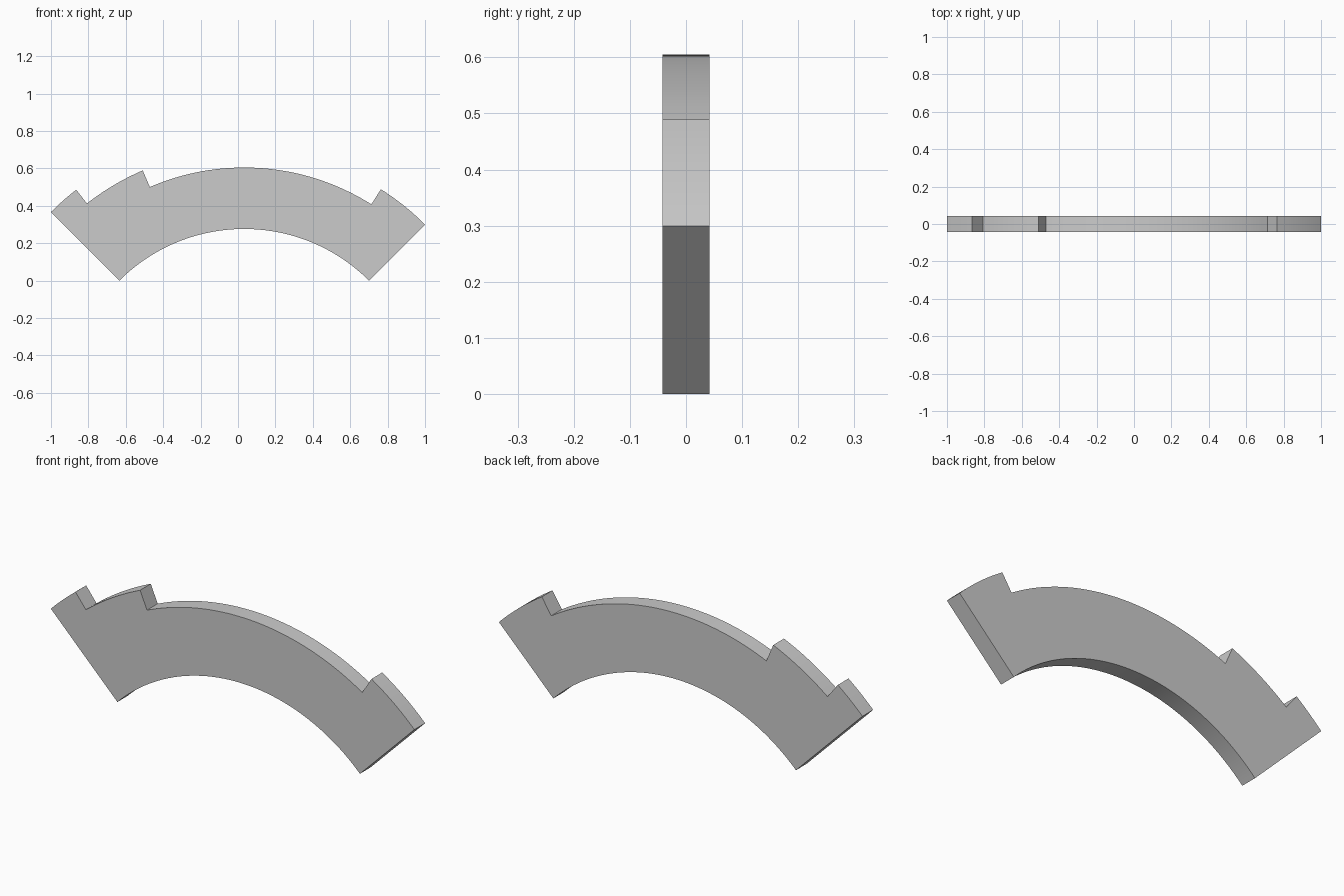
import bpy, bmesh
from math import sin, cos, radians, ceil

if "Cube" in bpy.data.objects:
    bpy.data.objects.remove(bpy.data.objects["Cube"])

CX, CZ = 0.033, -0.6675     # common centre of all arcs
HALF = 0.042                # half thickness
INNER = 0.944

# outer steps: radius, start angle, end angle (degrees from vertical)
STEPS = [(1.462, -45, -37.9), (1.369, -37.9, -23.35),
         (1.2725, -23.35, 32.3), (1.368, 32.3, 45)]


def arc(radius, a0, a1):
    n = max(2, ceil(abs(a1 - a0) / 1.5))
    angles = [radians(a0 + (a1 - a0) * i / n) for i in range(n + 1)]
    return [(CX + radius * sin(a), CZ + radius * cos(a)) for a in angles]


# closed side profile: stepped outer rim, then inner rim back
profile = [p for step in STEPS for p in arc(*step)] + arc(INNER, 45, -45)

# extrude the profile through the thickness
bm = bmesh.new()
face = bm.faces.new([bm.verts.new((x, -HALF, z)) for x, z in profile])
result = bmesh.ops.extrude_face_region(bm, geom=[face], use_keep_orig=True)
moved = [g for g in result["geom"] if isinstance(g, bmesh.types.BMVert)]
bmesh.ops.translate(bm, verts=moved, vec=(0, 2 * HALF, 0))
bmesh.ops.recalc_face_normals(bm, faces=bm.faces)

mesh = bpy.data.meshes.new("stepped_arc_plate")
bm.to_mesh(mesh)
bm.free()
plate = bpy.data.objects.new("stepped_arc_plate", mesh)
bpy.context.collection.objects.link(plate)

# smooth rims with crisp steps
bpy.context.view_layer.objects.active = plate
plate.select_set(True)
bpy.ops.object.shade_smooth_by_angle(angle=radians(30))
